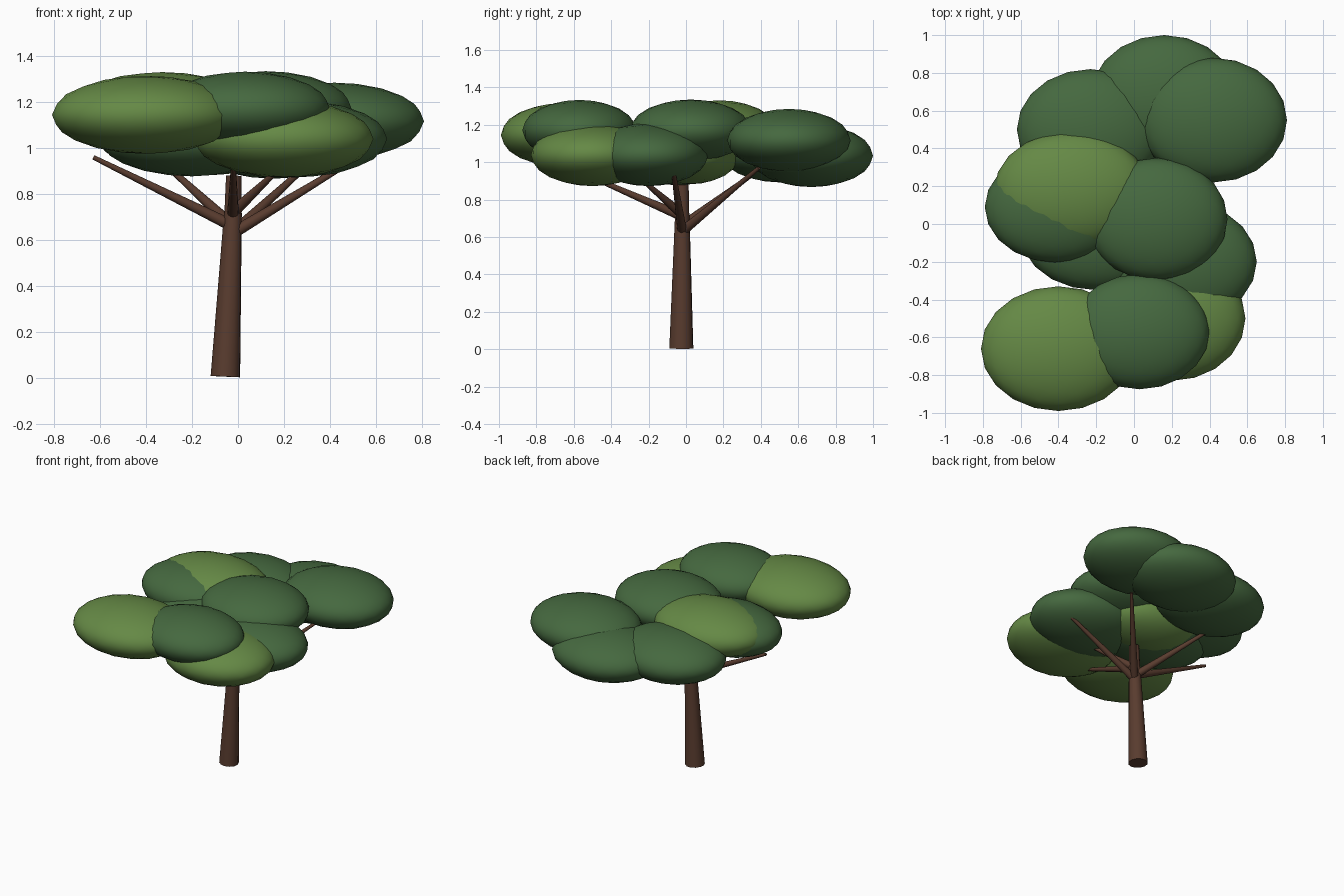
import bpy
from mathutils import Vector

cube = bpy.data.objects.get("Cube")
if cube:
    bpy.data.objects.remove(cube, do_unlink=True)


def material(name, colour):
    mat = bpy.data.materials.new(name)
    mat.use_nodes = True
    mat.diffuse_color = (*colour, 1)
    mat.node_tree.nodes["Principled BSDF"].inputs["Base Color"].default_value = (*colour, 1)
    return mat


bark = material("brown bark", (0.10, 0.045, 0.028))
dark = material("dark green leaves", (0.06, 0.14, 0.05))
light = material("light green leaves", (0.13, 0.25, 0.06))


def limb(name, start, end, r_start, r_end):
    """Tapered round limb between two points."""
    start, end = Vector(start), Vector(end)
    axis = end - start
    bpy.ops.mesh.primitive_cone_add(vertices=12, radius1=r_start, radius2=r_end,
                                    depth=axis.length, location=(start + end) / 2,
                                    rotation=axis.to_track_quat('Z', 'Y').to_euler())
    obj = bpy.context.object
    obj.name = name
    obj.data.materials.append(bark)
    bpy.ops.object.shade_smooth_by_angle()


def leaf_cluster(name, mat, centre, radii):
    """Flattened ball of leaves."""
    bpy.ops.mesh.primitive_ico_sphere_add(subdivisions=3, radius=1, location=centre)
    obj = bpy.context.object
    obj.name = name
    obj.scale = radii
    obj.data.materials.append(mat)
    bpy.ops.object.shade_smooth()


# Trunk and its thinner leader
limb("trunk", (-0.055, -0.025, 0.005), (-0.022, -0.02, 0.72), 0.065, 0.039)
limb("trunk_leader", (-0.022, -0.02, 0.7), (-0.018, -0.02, 0.88), 0.038, 0.034)

# Spreading branches: start height, tip
branches = {
    "branch_right": (0.66, (-0.63, -0.02, 0.96)),
    "branch_back_right": (0.66, (-0.35, 0.39, 0.96)),
    "branch_back_left": (0.63, (0.35, 0.39, 0.97)),
    "branch_left": (0.63, (0.54, -0.07, 0.97)),
    "branch_front": (0.71, (-0.02, -0.53, 0.93)),
    "branch_front_left": (0.72, (0.18, -0.24, 0.91)),
}
for name, (height, tip) in branches.items():
    limb(name, (-0.022, -0.02, height), tip, 0.026, 0.010)

# Flat-topped canopy: colour, centre, radii
clusters = {
    "canopy_front_right": (light, (-0.40, -0.66, 1.145), (0.41, 0.33, 0.17)),
    "canopy_front": (dark, (0.03, -0.57, 1.17), (0.37, 0.305, 0.163)),
    "canopy_front_left": (light, (0.20, -0.50, 1.04), (0.39, 0.33, 0.168)),
    "canopy_left": (dark, (0.25, -0.20, 1.04), (0.40, 0.32, 0.168)),
    "canopy_centre": (dark, (0.12, 0.025, 1.17), (0.375, 0.325, 0.165)),
    "canopy_right_top": (light, (-0.33, 0.18, 1.163), (0.41, 0.31, 0.168)),
    "canopy_right": (dark, (-0.41, 0.09, 1.14), (0.38, 0.295, 0.165)),
    "canopy_low": (dark, (-0.20, -0.05, 1.04), (0.40, 0.30, 0.163)),
    "canopy_low_inner": (light, (-0.12, 0.02, 1.045), (0.36, 0.27, 0.163)),
    "canopy_back_right": (dark, (-0.23, 0.50, 1.06), (0.39, 0.32, 0.168)),
    "canopy_back": (dark, (0.16, 0.67, 1.035), (0.39, 0.33, 0.168)),
    "canopy_back_left": (dark, (0.42, 0.55, 1.117), (0.39, 0.33, 0.168)),
}
for name, (mat, centre, radii) in clusters.items():
    leaf_cluster(name, mat, centre, radii)
